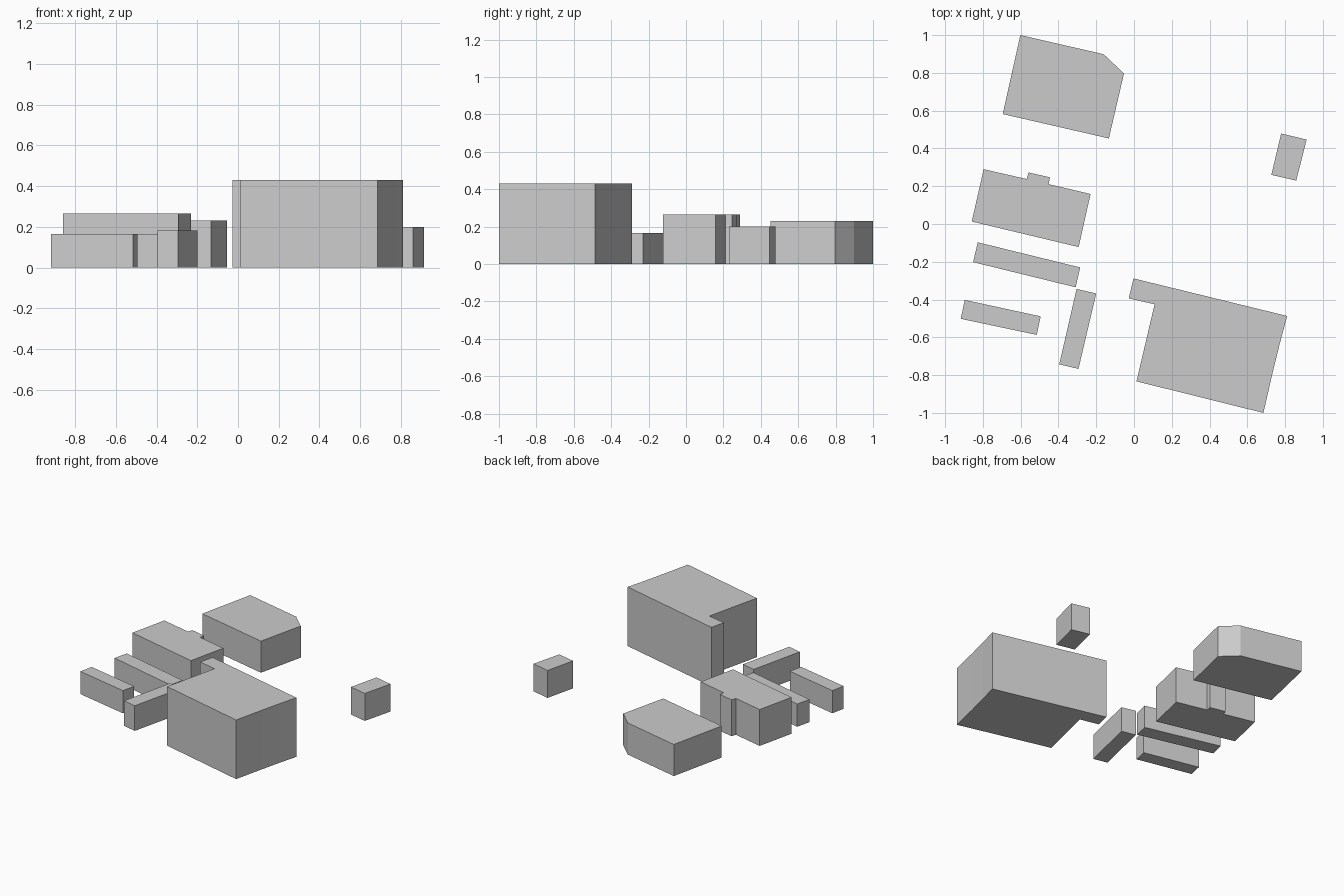
import bpy, bmesh


def block(name, height, outline):
    """Extrude a ground-plan outline into a closed, flat-roofed building."""
    bm = bmesh.new()
    base = bm.faces.new([bm.verts.new((x, y, 0)) for x, y in outline])
    top = bmesh.ops.extrude_face_region(bm, geom=[base], use_keep_orig=True)["geom"]
    bmesh.ops.translate(bm, vec=(0, 0, height),
                        verts=[g for g in top if isinstance(g, bmesh.types.BMVert)])
    bmesh.ops.recalc_face_normals(bm, faces=bm.faces[:])
    mesh = bpy.data.meshes.new(name)
    bm.to_mesh(mesh)
    bm.free()
    obj = bpy.data.objects.new(name, mesh)
    bpy.context.collection.objects.link(obj)
    return obj


# Tall hall with a small wing at its back left corner
block("tall_hall", 0.43, [
    (-0.003, -0.288), (-0.028, -0.394), (0.109, -0.425), (0.013, -0.833),
    (0.685, -1.0), (0.734, -0.787), (0.772, -0.632), (0.811, -0.487)])

# Back building with a clipped corner
block("clipped_corner_building", 0.23, [
    (-0.602, 1.0), (-0.695, 0.582), (-0.133, 0.453), (-0.053, 0.797), (-0.161, 0.899)])

# Middle building with a projecting porch on its back wall
block("porch_building", 0.265, [
    (-0.796, 0.29), (-0.859, 0.013), (-0.293, -0.122), (-0.23, 0.159),
    (-0.452, 0.211), (-0.445, 0.247), (-0.558, 0.273), (-0.568, 0.238)])

# Long narrow sheds
block("middle_shed", 0.165, [
    (-0.827, -0.097), (-0.852, -0.202), (-0.309, -0.335), (-0.285, -0.23)])
block("front_shed", 0.165, [
    (-0.896, -0.402), (-0.917, -0.502), (-0.515, -0.587), (-0.494, -0.489)])
block("cross_shed", 0.183, [
    (-0.304, -0.344), (-0.396, -0.743), (-0.294, -0.767), (-0.2, -0.368)])

# Small detached hut
block("detached_hut", 0.20, [
    (0.779, 0.479), (0.727, 0.26), (0.859, 0.23), (0.914, 0.447)])
